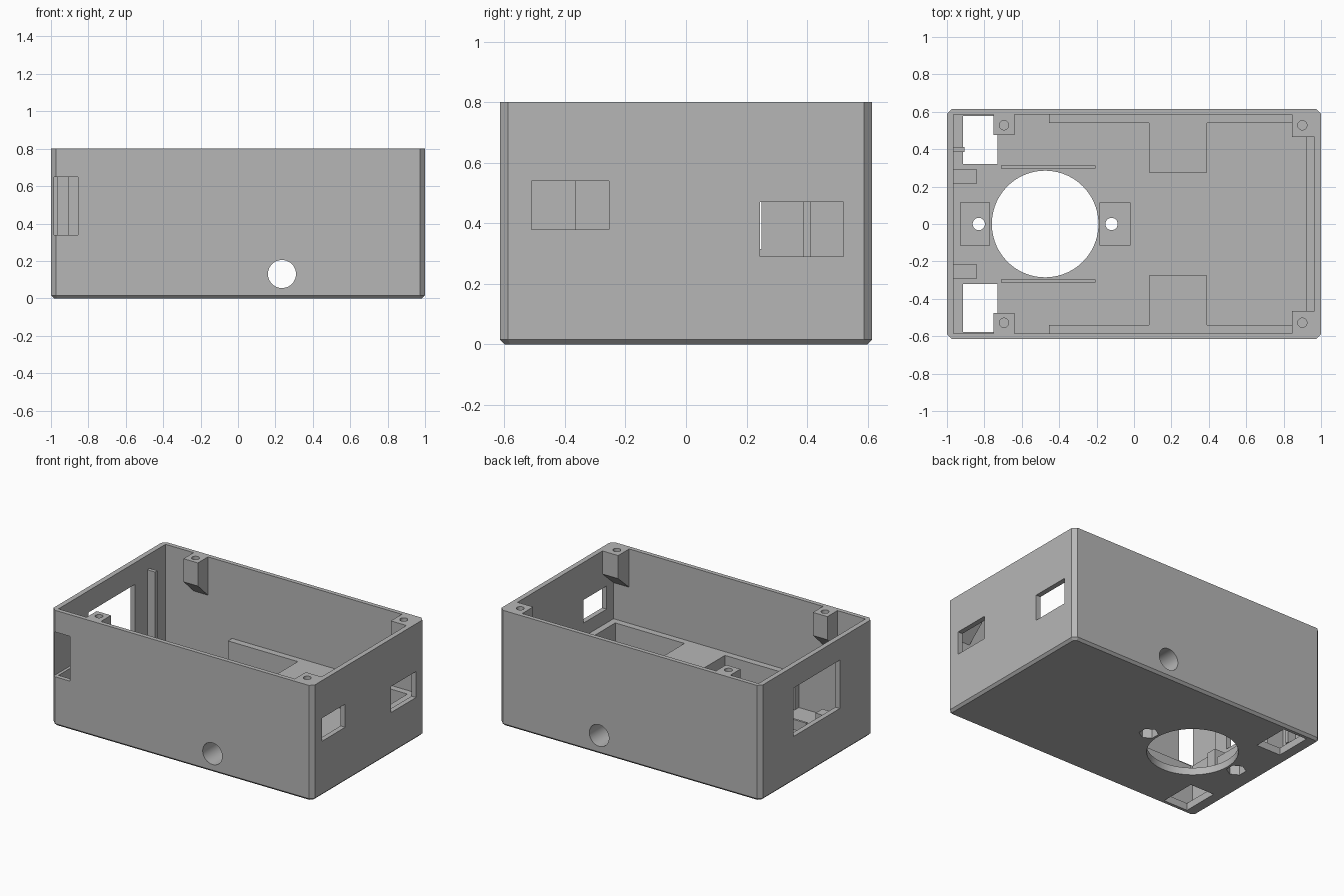
import bpy, bmesh, math
from mathutils import Matrix

if "Cube" in bpy.data.objects:
    bpy.data.objects.remove(bpy.data.objects["Cube"], do_unlink=True)

HX, HY, H = 1.0, 0.615, 0.8        # outer half sizes and height
IX, IY, FLOOR = 0.965, 0.585, 0.05  # inner half sizes and floor level
LEDGE = 0.285

grey = bpy.data.materials.new("plain grey")
grey.use_nodes = True
grey.diffuse_color = (0.47, 0.47, 0.47, 1)
grey.node_tree.nodes["Principled BSDF"].inputs["Base Color"].default_value = (0.47, 0.47, 0.47, 1)


def finish(bm, name):
    bmesh.ops.recalc_face_normals(bm, faces=bm.faces[:])
    mesh = bpy.data.meshes.new(name)
    bm.to_mesh(mesh)
    bm.free()
    mesh.materials.append(grey)
    ob = bpy.data.objects.new(name, mesh)
    bpy.context.collection.objects.link(ob)
    return ob


def box_mesh(x, y, z):
    bm = bmesh.new()
    bmesh.ops.create_cube(bm, size=1)
    for v in bm.verts:
        for i, (a, b) in enumerate((x, y, z)):
            v.co[i] = a if v.co[i] < 0 else b
    return bm


def box(name, x, y, z):
    return finish(box_mesh(x, y, z), name)


def span(side, a, b):
    """Range from a to b, mirrored to the given side."""
    return tuple(sorted((side * a, side * b)))


def rod(name, centre, r, depth, sides=48, along_y=False):
    bm = bmesh.new()
    m = Matrix.Translation(centre)
    if along_y:
        m = m @ Matrix.Rotation(math.pi / 2, 4, 'X')
    bmesh.ops.create_cone(bm, cap_ends=True, segments=sides, radius1=r,
                          radius2=r, depth=depth, matrix=m)
    return finish(bm, name)


def cut(ob, *cutters):
    for c in cutters:
        c.hide_render = True
        mod = ob.modifiers.new("cut", 'BOOLEAN')
        mod.operation, mod.solver, mod.object = 'DIFFERENCE', 'EXACT', c
        bpy.context.view_layer.objects.active = ob
        bpy.ops.object.modifier_apply(modifier=mod.name)
        bpy.data.objects.remove(c, do_unlink=True)


def smooth(ob):
    bpy.ops.object.select_all(action='DESELECT')
    ob.select_set(True)
    bpy.context.view_layer.objects.active = ob
    bpy.ops.object.shade_smooth_by_angle(angle=math.radians(20))


# Case shell with chamfered corners and bottom edge
bm = box_mesh((-HX, HX), (-HY, HY), (0, H))
upright = [e for e in bm.edges if abs(e.verts[0].co.z - e.verts[1].co.z) > 0.5]
bmesh.ops.bevel(bm, geom=upright, offset=0.027, segments=1, affect='EDGES')
bottom = [e for e in bm.edges if all(v.co.z < 0.001 for v in e.verts)]
bmesh.ops.bevel(bm, geom=bottom, offset=0.016, segments=1, affect='EDGES')
case = finish(bm, "case")
cut(case, box("cavity", (-IX, IX), (-IY, IY), (FLOOR, 1)))

# Openings in the end walls and the front corner notch
cut(case,
    box("end_window", (-1.1, -0.9), (-0.255, 0.25), (0.315, 0.65)),
    box("port_a", (0.9, 1.1), (-0.51, -0.255), (0.38, 0.54)),
    box("port_b", (0.9, 1.1), (0.245, 0.52), (0.29, 0.47)),
    box("corner_notch", (-0.985, -0.855), (-0.7, -0.365), (0.34, 0.65)))

# Floor openings
cut(case, rod("speaker_hole", (-0.475, 0, 0), 0.285, 0.3, 96))
for s in (-1, 1):
    cut(case, box("floor_slot", (-0.915, -0.73), span(s, 0.32, 0.578), (-0.1, 0.15)))

# Round side holes
cut(case, rod("cable_hole", (0.235, 0, 0.13), 0.075, 2, 48, True))

# Nut pads, open underneath with a hexagonal pocket
for name, x, hole in (("outer_nut_pad", (-0.93, -0.77), -0.83),
                      ("inner_nut_pad", (-0.185, -0.02), -0.12)):
    pad = box(name, x, (-0.115, 0.115), (FLOOR, 0.12))
    for ob in (case, pad):
        cut(ob, rod("nut_pocket", (hole, 0, 0), 0.062, 0.14, 6),
            rod("screw_hole", (hole, 0, 0.1), 0.033, 0.4, 24))
    smooth(pad)
smooth(case)

# Parts mirrored front to back
for s, end in ((-1, "front"), (1, "back")):
    # Board ledges and drilled support blocks
    for part, x in (("long_ledge", (-0.455, 0.08)), ("short_ledge", (0.39, 0.965))):
        box(f"{end}_{part}", x, span(s, 0.54, IY), (FLOOR, LEDGE))
    block = box(f"{end}_support_block", (0.08, 0.39), span(s, 0.275, IY), (FLOOR, LEDGE))
    cut(block, rod("cable_hole", (0.235, 0, 0.13), 0.075, 2, 48, True))
    smooth(block)

    # Thin fence beside the round opening, and stop tab by the end window
    box(f"{end}_fence", (-0.71, -0.205), span(s, 0.298, 0.313), (FLOOR, 0.12))
    box(f"{end}_stop_tab", (-IX, -0.84), span(s, 0.217, 0.292), (FLOOR, 0.255))

    # Screw posts that slope back into the wall underneath
    for side, x, y, hole in (("right", (-0.75, -0.64), 0.475, -0.695),
                             ("left", (0.845, IX), 0.465, 0.9)):
        bm = box_mesh(x, span(s, y, IY), (0.535, H))
        for v in bm.verts:
            if v.co.z < 0.6 and abs(v.co.y) < 0.5:
                v.co.z = 0.64
        post = finish(bm, f"{end}_{side}_screw_post")
        cut(post, rod("screw_hole", (hole, s * 0.528, H), 0.025, 0.24, 24))
        smooth(post)

# End ledge and the single guide rib
box("end_ledge", (0.92, IX), (-0.54, 0.54), (FLOOR, LEDGE))
box("guide_rib", (-IX, -0.905), (0.386, 0.411), (FLOOR, 0.7))
